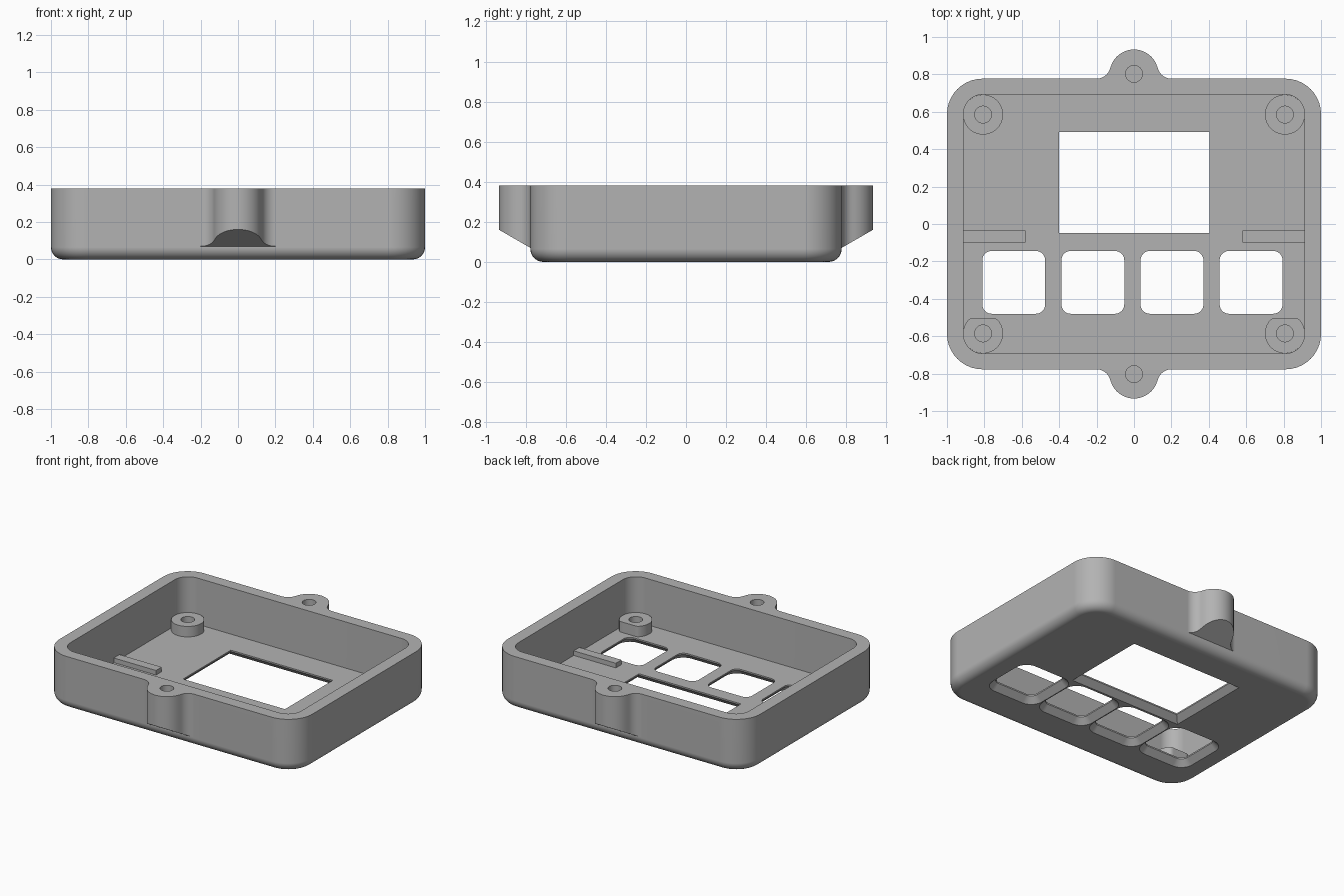
import bpy, bmesh
from math import sin, cos, pi, radians, atan2
from mathutils import Vector

if "Cube" in bpy.data.objects:
    bpy.data.objects.remove(bpy.data.objects["Cube"])

HEIGHT, FLOOR = 0.38, 0.05
HALF_X, HALF_Y, CORNER, EDGE = 1.0, 0.777, 0.19, 0.065
IN_X, IN_Y, IN_R = 0.912, 0.693, 0.105

grey = bpy.data.materials.new("matte grey plastic")
grey.use_nodes = True
colour = (0.45, 0.45, 0.45, 1)
grey.diffuse_color = colour
grey.node_tree.nodes["Principled BSDF"].inputs["Base Color"].default_value = colour


def arc(cx, cy, r, a0, a1, n):
    return [(cx + r * cos(a0 + (a1 - a0) * i / n), cy + r * sin(a0 + (a1 - a0) * i / n))
            for i in range(n + 1)]


def rounded(hx, hy, r, cx=0, cy=0, n=10):
    pts = []
    for k, (sx, sy) in enumerate([(1, 1), (-1, 1), (-1, -1), (1, -1)]):
        pts += arc(cx + sx * (hx - r), cy + sy * (hy - r), r, k * pi / 2, (k + 1) * pi / 2, n)
    return pts


def at(pts, z):
    return [Vector((x, y, z)) for x, y in pts]


def circle(cx, cy, r, n=40):
    return arc(cx, cy, r, 0, 2 * pi, n)[:-1]


def loft(name, rings):
    """Closed solid through rings of equal point count, capped at both ends."""
    bm = bmesh.new()
    loops = [[bm.verts.new(p) for p in ring] for ring in rings]
    for a, b in zip(loops, loops[1:]):
        for i in range(len(a)):
            j = (i + 1) % len(a)
            bm.faces.new((a[i], a[j], b[j], b[i]))
    bm.faces.new(loops[0][::-1])
    bm.faces.new(loops[-1])
    bmesh.ops.remove_doubles(bm, verts=bm.verts[:], dist=1e-5)
    bmesh.ops.recalc_face_normals(bm, faces=bm.faces[:])
    mesh = bpy.data.meshes.new(name)
    bm.to_mesh(mesh)
    bm.free()
    obj = bpy.data.objects.new(name, mesh)
    bpy.context.collection.objects.link(obj)
    mesh.materials.append(grey)
    return obj


def activate(obj):
    bpy.ops.object.select_all(action='DESELECT')
    obj.select_set(True)
    bpy.context.view_layer.objects.active = obj


def combine(target, tool, operation):
    activate(target)
    mod = target.modifiers.new("combine", 'BOOLEAN')
    mod.operation, mod.solver, mod.object = operation, 'EXACT', tool
    bpy.ops.object.modifier_apply(modifier=mod.name)
    bpy.data.objects.remove(tool)


def finish(obj):
    activate(obj)
    bpy.ops.object.shade_smooth_by_angle(angle=radians(30))
    mod = obj.modifiers.new("even shading", 'WEIGHTED_NORMAL')
    mod.keep_sharp = True


# Open tray with a rounded lower edge
rings = []
for i in range(9):
    t = i / 8 * pi / 2
    d = EDGE * (1 - sin(t))
    rings.append(at(rounded(HALF_X - d, HALF_Y - d, CORNER - d), EDGE * (1 - cos(t))))
rings.append(at(rounded(HALF_X, HALF_Y, CORNER), HEIGHT))
rings += [at(rounded(IN_X, IN_Y, IN_R), z) for z in (HEIGHT, FLOOR)]
shell = loft("case_shell", rings)

# Screw ears with filleted flanks, sloped underside and blind holes
EAR_Y, EAR_R, FILLET = 0.803, 0.13, 0.075
flank_y = HALF_Y + FILLET
tangent = atan2(flank_y - EAR_Y, 0.2)
right = arc(0.2, flank_y, FILLET, -pi / 2, -pi + tangent, 8)
left = [(-x, y) for x, y in reversed(right)]
outline = [(0.2, 0.74)] + right + arc(0, EAR_Y, EAR_R, tangent, pi - tangent, 24)[1:-1] + left + [(-0.2, 0.74)]
for s in (1, -1):
    under = [Vector((x, s * y, 0.07 + (y - HALF_Y) * 0.577)) for x, y in outline]
    top = at([(x, s * y) for x, y in outline], HEIGHT)
    combine(shell, loft("ear", [under, top]), 'UNION')
for s in (1, -1):
    hole = circle(0, s * EAR_Y, 0.045)
    combine(shell, loft("ear_hole", [at(hole, 0.2), at(hole, 0.5)]), 'DIFFERENCE')


# Openings through the floor, chamfered on the underside
def opening(cx, cy, hx, hy, r):
    flare = 0.04
    rings = [at(rounded(hx + e, hy + e, r + e if r else 0, cx, cy), z)
             for e, z in ((flare + 0.002, -0.002), (0, flare), (0, 0.1))]
    combine(shell, loft("opening", rings), 'DIFFERENCE')


opening(0.002, 0.222, 0.403, 0.27, 0)
for i in range(4):
    opening(-0.643 + 0.423 * i, -0.312, 0.168, 0.168, 0.05)
finish(shell)

# Corner bosses; the front pair is trimmed flat beside the button openings
for sx, side in ((1, "left"), (-1, "right")):
    for sy, end in ((1, "back"), (-1, "front")):
        cx, cy = sx * 0.807, sy * 0.585
        pts = circle(cx, cy, 0.107)
        if sy < 0:
            pts = [(x, min(y, -0.503)) for x, y in pts]
        boss = loft(f"{end}_{side}_boss", [at(pts, FLOOR - 0.01), at(pts, 0.125)])
        hole = circle(cx, cy, 0.045)
        combine(boss, loft("boss_hole", [at(hole, FLOOR), at(hole, 0.3)]), 'DIFFERENCE')
        finish(boss)

    # Short rib reaching in from the side wall
    pts = rounded(0.17, 0.032, 0, sx * 0.749, -0.067)
    finish(loft(f"{side}_rib", [at(pts, FLOOR - 0.01), at(pts, 0.083)]))
